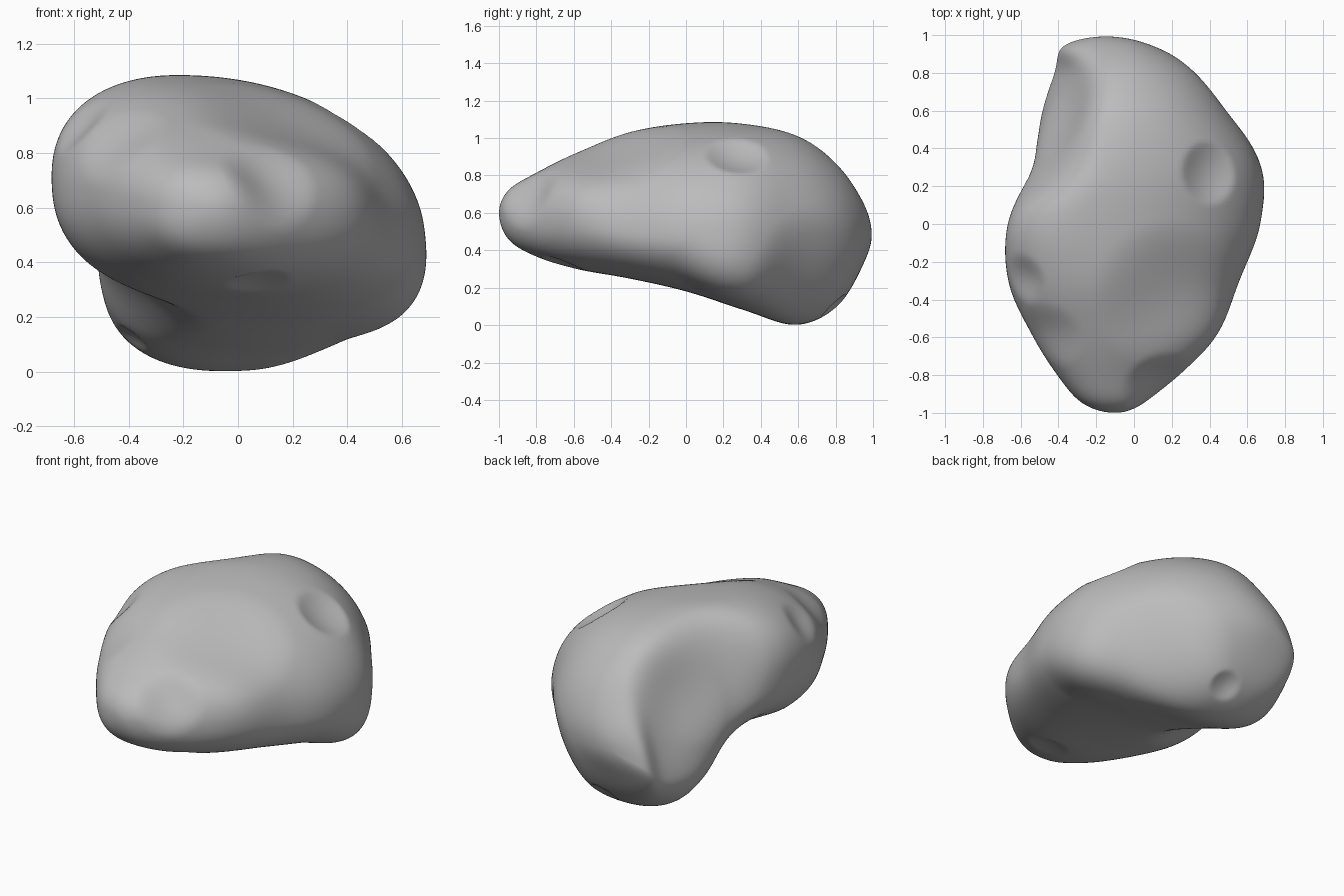
import bpy
import bmesh
from math import sin, cos, pi
from mathutils import Vector

if "Cube" in bpy.data.objects:
    bpy.data.objects.remove(bpy.data.objects["Cube"], do_unlink=True)

RINGS, SEGMENTS = 160, 200

# Outline stations from front to back, evenly spaced in angle.
# Each: left x, its z, right x, its z, bottom z, its x, top z, its x
STATIONS = [
    (-.1, .6, -.1, .6, .6, -.1, .6, -.1),
    (-.27, .6, .05, .59, .46, -.1, .72, -.12),
    (-.4, .62, .23, .56, .37, -.05, .81, -.15),
    (-.54, .65, .44, .57, .3, 0, .92, -.15),
    (-.665, .66, .555, .5, .25, .05, 1.03, -.2),
    (-.67, .72, .67, .48, .18, .1, 1.08, -.25),
    (-.54, .5, .67, .47, .08, .1, 1.08, -.18),
    (-.49, .32, .51, .47, 0, -.05, 1.02, -.13),
    (-.43, .32, .33, .47, .1, -.1, .87, -.13),
    (-.4, .42, .08, .5, .33, -.2, .68, -.17),
    (-.2, .5, -.2, .5, .5, -.2, .5, -.2),
]


def beyond(end, inner):
    """Continue the stations in a straight line past an end."""
    return [2 * e - i for e, i in zip(end, inner)]


PADDED = [beyond(STATIONS[0], STATIONS[1]), *STATIONS,
          beyond(STATIONS[-1], STATIONS[-2])]


def station_at(u):
    """Smoothly interpolate the outline stations."""
    last = len(STATIONS) - 1
    k = min(int(u * last), last - 1)
    t = u * last - k
    result = []
    for a, b, c, d in zip(*PADDED[k:k + 4]):
        m, n = (c - a) / 2, (d - b) / 2
        result.append((2 * b - 2 * c + m + n) * t ** 3
                      + (3 * c - 3 * b - 2 * m - n) * t ** 2 + m * t + b)
    return result


def section_point(station, angle):
    """Point on a section made of four rounded quarters."""
    left, left_z, right, right_z, bottom, bottom_x, top, top_x = station
    c, s = cos(angle), sin(angle)
    side_x, side_z = (right, right_z) if c > 0 else (left, left_z)
    pole_x, pole_z = (top_x, top) if s > 0 else (bottom_x, bottom)
    power = 1 if s > 0 and c > 0 else .88
    return (pole_x + (side_x - pole_x) * abs(c) ** power,
            side_z + (pole_z - side_z) * abs(s) ** power)


def build_body():
    """Loft the closed rock body."""
    bm = bmesh.new()
    rings = []
    for i in range(1, RINGS):
        u = i / RINGS
        station = station_at(u)
        ring = []
        for j in range(SEGMENTS):
            x, z = section_point(station, 2 * pi * j / SEGMENTS)
            ring.append(bm.verts.new((x, -cos(pi * u), z)))
        rings.append(ring)
    for near, far in zip(rings, rings[1:]):
        for j in range(SEGMENTS):
            k = (j + 1) % SEGMENTS
            bm.faces.new((near[j], near[k], far[k], far[j]))
    for ring, y, station in ((rings[0], -1, STATIONS[0]),
                             (rings[-1], 1, STATIONS[-1])):
        tip = bm.verts.new((station[0], y, station[1]))
        for j in range(SEGMENTS):
            bm.faces.new((tip, ring[j], ring[(j + 1) % SEGMENTS]))
    bmesh.ops.recalc_face_normals(bm, faces=bm.faces)
    # Blend the quarters together
    for _ in range(12):
        bmesh.ops.smooth_vert(bm, verts=bm.verts, factor=.5,
                              use_axis_x=True, use_axis_y=True, use_axis_z=True)
    return bm


def dent(bm, place, radius, depth, softness):
    """Push a round hollow inward (negative depth swells outward);
    softness one gives a crisp crater rim."""
    bm.normal_update()
    place = Vector(place)
    centre = min(bm.verts, key=lambda v: (v.co - place).length_squared)
    origin, inward = centre.co.copy(), -centre.normal
    for v in bm.verts:
        d = (v.co - origin).length / radius
        if d < 1 and v.normal.dot(inward) < .2:
            v.co += inward * depth * (1 - d * d) ** softness


body = build_body()

# Broad worn hollows and one swelling
for place, radius, depth in (
        ((-.34, .78, .66), .48, .08),
        ((-.38, .45, .85), .46, .07),
        ((-.42, .13, .33), .36, .07),
        ((.4, .68, .22), .42, .05),
        ((.58, .22, .26), .3, -.035),
        ((.16, -.37, .92), .42, .05),
        ((.12, -.83, .7), .21, .035),
        ((-.42, -.58, .82), .2, .02),
        ((-.56, -.28, .88), .15, .025)):
    dent(body, place, radius, depth, 2)

# Impact craters
for place, radius, depth in (
        ((.39, .27, .91), .17, .045),
        ((.08, -.68, .3), .12, .02),
        ((-.39, .5, .13), .07, .015),
        ((0, .8, .1), .09, .025)):
    dent(body, place, radius, depth, 1.2)

mesh = bpy.data.meshes.new("rock_body")
body.to_mesh(mesh)
body.free()
rock = bpy.data.objects.new("rock_body", mesh)
bpy.context.collection.objects.link(rock)

# Plain grey stone
stone = bpy.data.materials.new("grey_stone")
stone.use_nodes = True
grey = (.5, .5, .5, 1)
stone.diffuse_color = grey
stone.node_tree.nodes["Principled BSDF"].inputs["Base Color"].default_value = grey
mesh.materials.append(stone)

bpy.context.view_layer.objects.active = rock
rock.select_set(True)
bpy.ops.object.shade_smooth_by_angle(angle=pi / 5)
